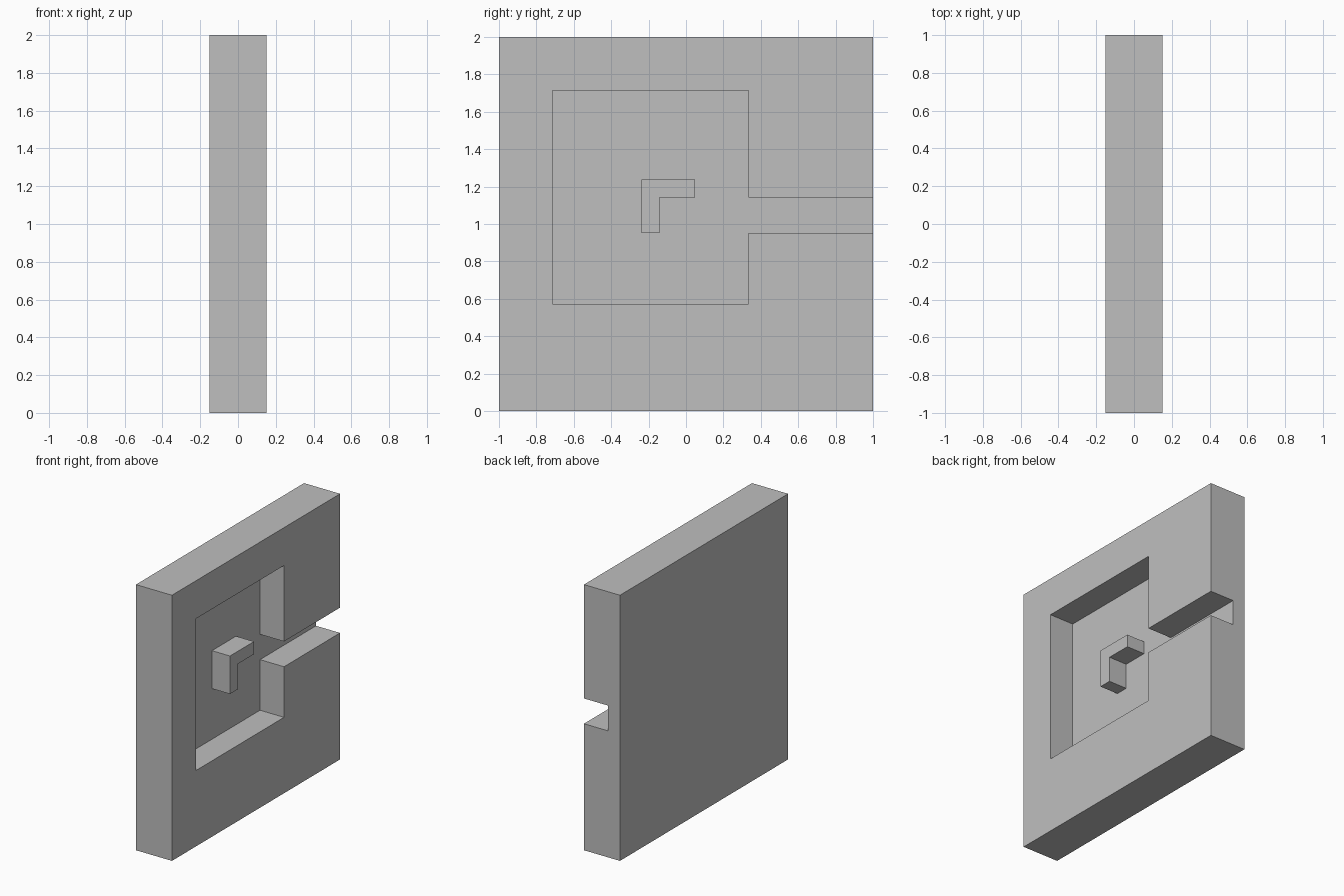
import bpy, bmesh

if "Cube" in bpy.data.objects:
    bpy.data.objects.remove(bpy.data.objects["Cube"])

U = 2 / 21                      # layout module of the panel
HALF, FLOOR, TOP = 0.15, -0.05, 0.10   # slab half thickness, pocket floor, hook top

grey = bpy.data.materials.new("light_grey")
grey.diffuse_color = (0.52, 0.52, 0.52, 1)
grey.use_nodes = True
grey.node_tree.nodes["Principled BSDF"].inputs["Base Color"].default_value = grey.diffuse_color


def extrude_x(name, profile, x0, x1):
    """Extrude a (y, z) outline from x0 to x1."""
    bm = bmesh.new()
    face = bm.faces.new([bm.verts.new((x0, y, z)) for y, z in profile])
    ext = bmesh.ops.extrude_face_region(bm, geom=[face])
    verts = [g for g in ext["geom"] if isinstance(g, bmesh.types.BMVert)]
    bmesh.ops.translate(bm, verts=verts, vec=(x1 - x0, 0, 0))
    bmesh.ops.recalc_face_normals(bm, faces=bm.faces)
    mesh = bpy.data.meshes.new(name)
    bm.to_mesh(mesh)
    bm.free()
    mesh.materials.append(grey)
    obj = bpy.data.objects.new(name, mesh)
    bpy.context.collection.objects.link(obj)
    return obj


# Square slab
panel = extrude_x("panel", [(-1, 0), (1, 0), (1, 2), (-1, 2)], -HALF, HALF)

# Pocket with a slot running out through the back edge
y0, y1, z0, z1 = -7.5 * U, 3.5 * U, 6 * U, 18 * U
s0, s1 = 10 * U, 12 * U
cutter = extrude_x("pocket_cutter", [
    (y0, z0), (y1, z0), (y1, s0), (1.2, s0),
    (1.2, s1), (y1, s1), (y1, z1), (y0, z1)], FLOOR, HALF + 0.2)
cutter.hide_render = True

mod = panel.modifiers.new("pocket", "BOOLEAN")
mod.operation = "DIFFERENCE"
mod.solver = "EXACT"
mod.object = cutter
bpy.context.view_layer.objects.active = panel
bpy.ops.object.modifier_apply(modifier=mod.name)
bpy.data.objects.remove(cutter)

# Raised L-shaped hook on the pocket floor
a, b = -2.5 * U, 0.5 * U
extrude_x("raised_hook", [
    (a, 10 * U), (a + U, 10 * U), (a + U, 12 * U),
    (b, 12 * U), (b, 13 * U), (a, 13 * U)], FLOOR, TOP)
